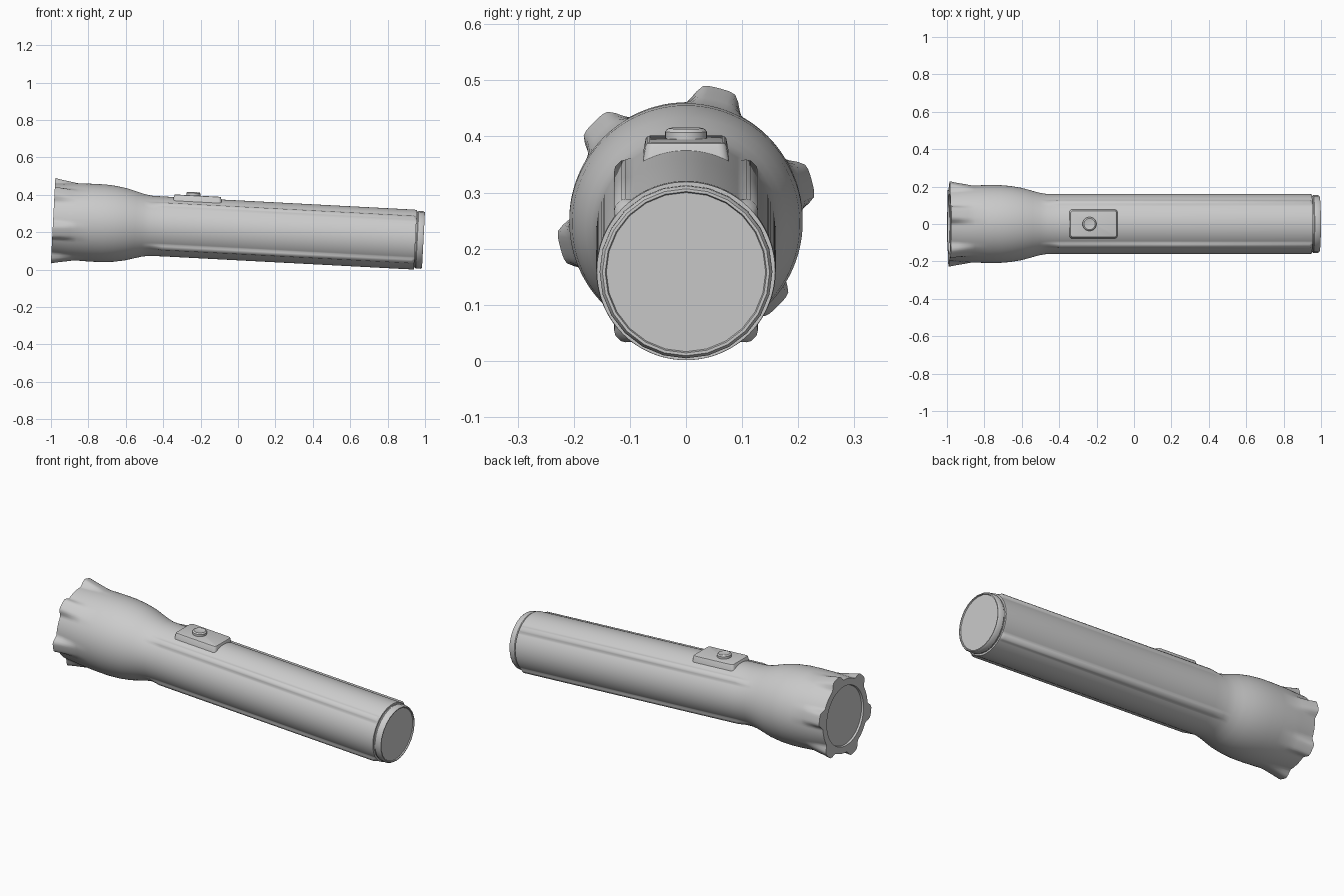
import bpy
import bmesh
from math import cos, sin, pi, radians, degrees
from mathutils import Matrix

cube = bpy.data.objects.get("Cube")
if cube:
    bpy.data.objects.remove(cube, do_unlink=True)

# One plain grey, and the slight nose-up tilt shared by all parts
GREY = (0.6, 0.6, 0.6, 1)
grey = bpy.data.materials.new("grey plastic")
grey.use_nodes = True
grey.diffuse_color = GREY
grey.node_tree.nodes["Principled BSDF"].inputs["Base Color"].default_value = GREY
TILT = Matrix.Translation((0, 0, 0.21)) @ Matrix.Rotation(radians(3), 4, "Y")


def finish(bm, name, angle=35):
    bmesh.ops.recalc_face_normals(bm, faces=bm.faces)
    mesh = bpy.data.meshes.new(name)
    bm.to_mesh(mesh)
    bm.free()
    mesh.materials.append(grey)
    obj = bpy.data.objects.new(name, mesh)
    bpy.context.collection.objects.link(obj)
    obj.matrix_world = TILT
    bpy.ops.object.select_all(action="DESELECT")
    obj.select_set(True)
    bpy.context.view_layer.objects.active = obj
    bpy.ops.object.shade_smooth_by_angle(angle=radians(angle))
    return obj


def loft(name, stations, sides, extra=lambda s, a: 0, angle=35):
    """Rings of (position, radius) along X, closed with a cap at both ends."""
    bm = bmesh.new()
    rings = []
    for s, r in stations:
        ring = []
        for i in range(sides):
            a = 2 * pi * i / sides
            radius = r + extra(s, a)
            ring.append(bm.verts.new((s, radius * cos(a), radius * sin(a))))
        rings.append(ring)
    for lower, upper in zip(rings, rings[1:]):
        for i in range(sides):
            j = (i + 1) % sides
            bm.faces.new((lower[i], lower[j], upper[j], upper[i]))
    bm.faces.new(rings[0])
    bm.faces.new(rings[-1])
    return finish(bm, name, angle)


def bump(a, first, period, flat, foot):
    """1 on the crest of a repeating bump, easing to 0 at its foot (degrees)."""
    d = abs((degrees(a) - first + period / 2) % period - period / 2)
    t = min(max((foot - d) / (foot - flat), 0), 1)
    return t * t * (3 - 2 * t)


# Casing: flared head with six grip lobes, barrel with four long ribs
def casing_relief(s, a):
    if s < -0.86:
        return 0.034 * (-0.86 - s) / 0.13 * bump(a, 15, 60, 6, 16)
    if -0.47 < s < 0.94:
        return 0.011 * min((s + 0.47) / 0.07, 1) * bump(a, 45, 90, 3, 8)
    return 0


loft("casing", [(-0.99, 0.198), (-0.95, 0.2), (-0.9, 0.204), (-0.86, 0.206),
                (-0.79, 0.208), (-0.72, 0.208), (-0.66, 0.203), (-0.6, 0.193),
                (-0.55, 0.179), (-0.51, 0.168), (-0.47, 0.161), (-0.4, 0.16),
                (0.2, 0.16), (0.935, 0.16), (0.95, 0.159)], 144, casing_relief, 40)

# Open the front rim into a shallow lens well
casing = bpy.data.objects["casing"]
bm = bmesh.new()
bm.from_mesh(casing.data)
front = min(bm.faces, key=lambda f: f.calc_center_median().x)
if len(front.verts) < 5:
    front = min((f for f in bm.faces if len(f.verts) > 4),
                key=lambda f: f.calc_center_median().x)
rim = list(front.verts)
bm.faces.remove(front)
wells = []
for s, r in ((-0.99, 0.162), (-0.976, 0.158)):
    wells.append([bm.verts.new((s, r * v.co.y / v.co.yz.length,
                                r * v.co.z / v.co.yz.length)) for v in rim])
for outer, inner in zip([rim] + wells, wells):
    for i in range(len(rim)):
        j = (i + 1) % len(rim)
        bm.faces.new((outer[i], outer[j], inner[j], inner[i]))
bmesh.ops.recalc_face_normals(bm, faces=bm.faces)
for f in bm.faces:
    f.smooth = True
for e in bm.edges:
    e.smooth = len(e.link_faces) == 2 and e.calc_face_angle(0) < radians(40)
bm.to_mesh(casing.data)
bm.free()

# Lens disc at the bottom of the well
loft("lens", [(-0.98, 0.159), (-0.97, 0.159)], 48)

# Tail cap with a raised rim around a flat end
loft("tail_cap", [(0.94, 0.15), (0.955, 0.15), (0.96, 0.154), (0.985, 0.154),
                  (0.993, 0.149), (0.993, 0.144), (0.987, 0.142)], 24)

# Switch plate with sides that slope inward
bm = bmesh.new()
bmesh.ops.create_cube(bm, size=1)
for v in bm.verts:
    top = v.co.z > 0
    v.co.x = -0.225 + v.co.x * (0.25 if top else 0.262)
    v.co.y *= 0.142 if top else 0.156
    v.co.z = 0.174 if top else 0.135
upright = [e for e in bm.edges if abs(e.verts[0].co.z - e.verts[1].co.z) > 0.01]
bmesh.ops.bevel(bm, geom=upright, offset=0.015, segments=4, profile=0.5, affect="EDGES")
top_edges = [e for e in bm.edges if all(v.co.z > 0.17 for v in e.verts)]
bmesh.ops.bevel(bm, geom=top_edges, offset=0.006, segments=2, profile=0.5, affect="EDGES")
finish(bm, "switch_plate")

# Round push button with a dished top
button = loft("switch_button", [(0.165, 0.037), (0.186, 0.037), (0.19, 0.034),
                                (0.192, 0.03), (0.191, 0.027)], 32)
button.matrix_world = (TILT @ Matrix.Translation((-0.248, 0, 0))
                       @ Matrix.Rotation(radians(-90), 4, "Y"))
